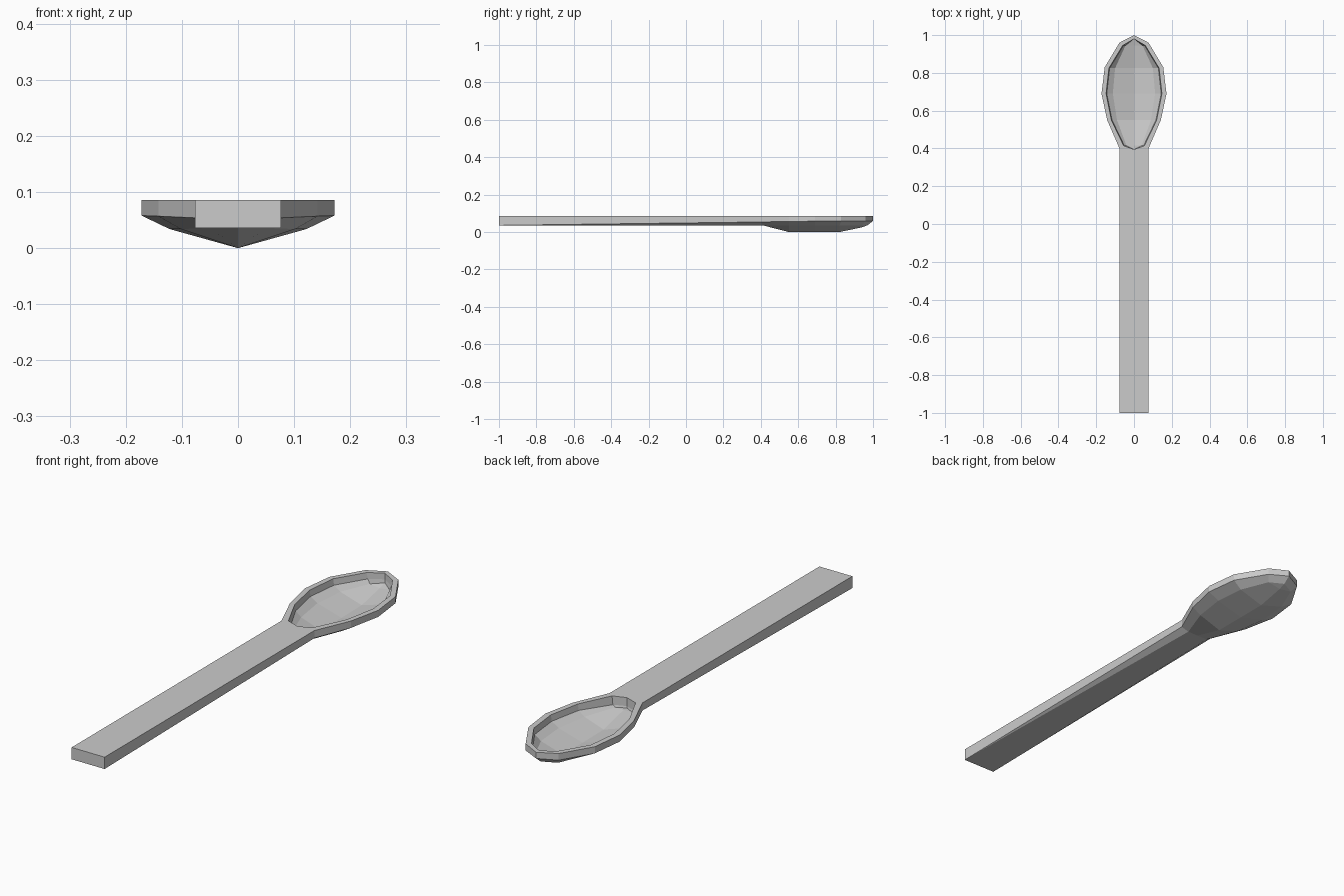
import bpy, bmesh

if "Cube" in bpy.data.objects:
    bpy.data.objects.remove(bpy.data.objects["Cube"])

TOP = 0.086
bm = bmesh.new()
cache = {}


def vert(p):
    key = tuple(round(c, 4) for c in p)
    if key not in cache:
        cache[key] = bm.verts.new(key)
    return cache[key]


def face(points):
    # Build the face on both sides of x = 0, collapsing repeated corners
    for s in (1, -1):
        vs = list(dict.fromkeys(vert((s * x + 0.0, y, z)) for x, y, z in points))
        if len(vs) > 2 and bm.faces.get(vs) is None:
            bm.faces.new(vs)


def section(inner, outer):
    # inner: (y, half width, shelf z, ring half width, ring z, floor z)
    # outer: (y, half width, rim low z, ring y, ring half width, ring z, keel z)
    iy, iw, isz, irw, irz, ifz = inner
    oy, ow, olz, ry, rw, rz, kz = outer
    return [(0, iy, ifz), (irw, iy, irz), (max(iw - 0.004, 0), iy, isz), (iw, iy, TOP),
            (ow, oy, TOP), (ow, oy, olz), (rw, ry, rz), (0, ry, kz)]


def loft(a, b, first=0):
    for i in range(first, 7):
        face([a[i], a[i + 1], b[i + 1], b[i]])


neck = (0.40, 0.077, 0.054, 0.41, 0.05, 0.036, 0.036)
shoulder = (0.96, 0.077, 0.058, 0.94, 0.06, 0.035, 0.025)

# Bowl: cup and underside in one continuous section per station
bowl = [
    section((0.395, 0, 0.05, 0, 0.042, 0.042), neck),
    section((0.415, 0.055, 0.05, 0.04, 0.042, 0.042), neck),
    section((0.55, 0.120, 0.06, 0.09, 0.040, 0.010),
            (0.55, 0.142, 0.057, 0.55, 0.102, 0.034, 0.0)),
    section((0.69, 0.148, 0.06, 0.112, 0.040, 0.008),
            (0.69, 0.172, 0.058, 0.69, 0.122, 0.034, 0.0)),
    section((0.825, 0.133, 0.06, 0.10, 0.040, 0.010),
            (0.83, 0.155, 0.058, 0.82, 0.11, 0.034, 0.0)),
    section((0.945, 0.06, 0.06, 0.045, 0.042, 0.036), shoulder),
    section((0.98, 0, 0.06, 0, 0.045, 0.045),
            (1.0, 0, 0.06, 0.97, 0, 0.036, 0.036)),
]
for a, b in zip(bowl, bowl[1:]):
    loft(a, b)

# Handle: flat bar whose lower edges open into a chamfer toward the bowl
end = section((-1, 0, TOP, 0, TOP, TOP), (-1, 0.077, 0.036, -1, 0.077, 0.036, 0.036))
loft(end, bowl[0], 3)
face(end[3:])

bmesh.ops.recalc_face_normals(bm, faces=bm.faces)
mesh = bpy.data.meshes.new("spoon")
bm.to_mesh(mesh)
bm.free()
bpy.context.collection.objects.link(bpy.data.objects.new("spoon", mesh))
